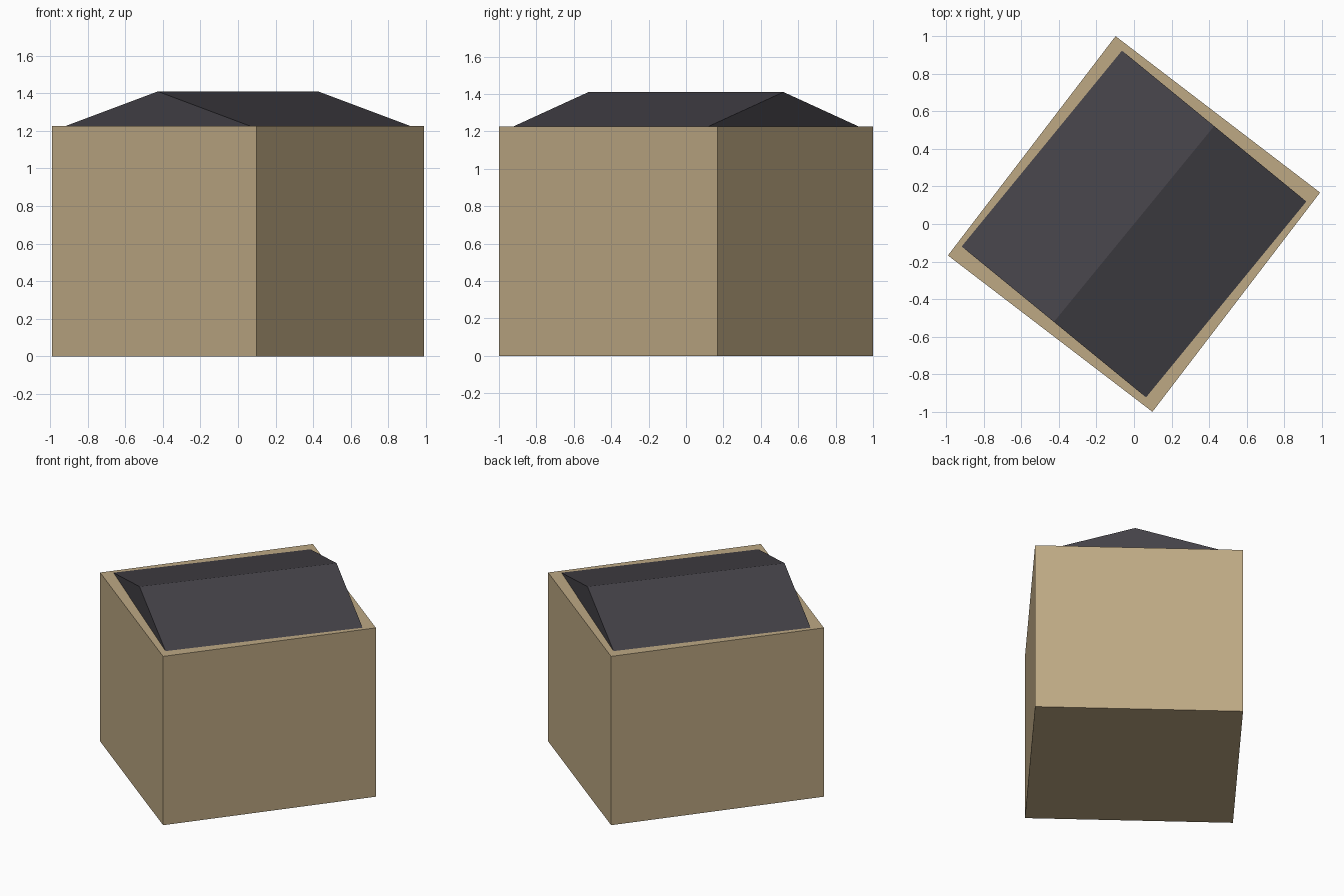
import bpy, math

if "Cube" in bpy.data.objects:
    bpy.data.objects.remove(bpy.data.objects["Cube"])


def material(name, rgb):
    m = bpy.data.materials.new(name)
    m.diffuse_color = (*rgb, 1)
    m.use_nodes = True
    m.node_tree.nodes["Principled BSDF"].inputs["Base Color"].default_value = m.diffuse_color
    return m


def prism(name, profile, length, z, angle, mat):
    """Extrude a (y, z) profile along x, centred, then turn about z."""
    n = len(profile)
    verts = [(x, y, h) for x in (-length / 2, length / 2) for y, h in profile]
    faces = [tuple(reversed(range(n))), tuple(range(n, 2 * n))]
    faces += [(i, (i + 1) % n, n + (i + 1) % n, n + i) for i in range(n)]
    mesh = bpy.data.meshes.new(name)
    mesh.from_pydata(verts, [], faces)
    mesh.materials.append(mat)
    obj = bpy.data.objects.new(name, mesh)
    obj.location.z = z
    obj.rotation_euler.z = math.radians(angle)
    bpy.context.collection.objects.link(obj)
    return obj


tan = material("tan wall", (0.515, 0.397, 0.231))
slate = material("dark slate", (0.058, 0.054, 0.065))

# Block-shaped walls
W, L, H = 1.37, 1.469, 1.226
prism("walls", [(-W / 2, 0), (W / 2, 0), (W / 2, H), (-W / 2, H)], L, 0, 52.6, tan)

# Gable roof, slightly smaller and turned a little from the walls
R = 1.268
prism("gable_roof", [(-R / 2, 0), (R / 2, 0), (0, 0.184)], 1.347, H, 50.7, slate)
